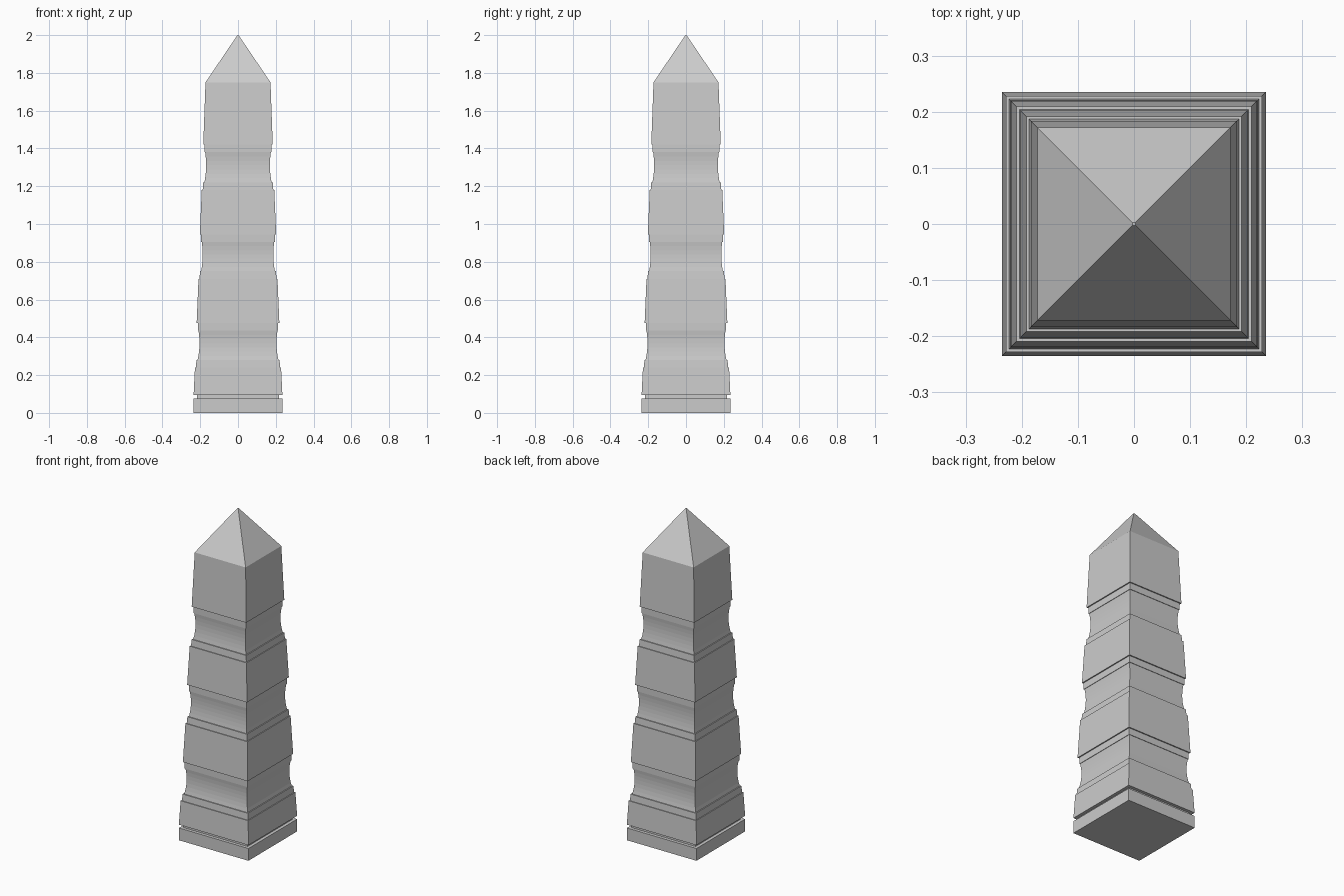
import bpy, bmesh

if "Cube" in bpy.data.objects:
    bpy.data.objects.remove(bpy.data.objects["Cube"])


def square_loft(name, profile):
    """Stack square rings given as (half width, height) and cap both ends."""
    bm = bmesh.new()
    rings = []
    for w, z in profile:
        rings.append([bm.verts.new((sx * w, sy * w, z))
                      for sx, sy in ((-1, -1), (1, -1), (1, 1), (-1, 1))])
    for a, b in zip(rings, rings[1:]):
        for i in range(4):
            j = (i + 1) % 4
            bm.faces.new((a[i], a[j], b[j], b[i]))
    bm.faces.new(rings[0][::-1])
    bm.faces.new(rings[-1])
    mesh = bpy.data.meshes.new(name)
    bm.to_mesh(mesh)
    bm.free()
    obj = bpy.data.objects.new(name, mesh)
    bpy.context.collection.objects.link(obj)
    return obj


# Plinth and the recessed groove above it
profile = [(0.235, 0), (0.235, 0.075), (0.216, 0.075), (0.216, 0.095)]

# Tapered bands: bottom height, top height, bottom half width, top half width
bands = [(0.095, 0.24, 0.235, 0.228), (0.475, 0.71, 0.219, 0.209),
         (0.945, 1.18, 0.202, 0.192), (1.42, 1.75, 0.184, 0.172)]

for i, (z0, z1, w0, w1) in enumerate(bands):
    profile += [(w0, z0), (w1, z1)]
    if i < 3:
        # Small ledge, then a shallow concave neck up to the next band
        nz, nw = bands[i + 1][0], bands[i + 1][2] - 0.007
        lo = w1 - 0.005
        profile += [(lo, z1), (lo - 0.003, z1 + 0.04), (lo - 0.009, z1 + 0.04)]
        start, end, mid = lo - 0.009, nw - 0.003, nw - 0.008
        for k in range(1, 7):
            t = k / 7
            bow = 4 * t * (1 - t)
            straight = start + (end - start) * t
            profile.append((straight + (mid - (start + end) / 2) * bow,
                            z1 + 0.04 + t * (nz - z1 - 0.08)))
        profile += [(end, nz - 0.04), (nw, nz - 0.04), (nw, nz)]

# Pyramid cap with a tiny blunt tip
profile.append((0.003, 2.0))
square_loft("obelisk", profile)
